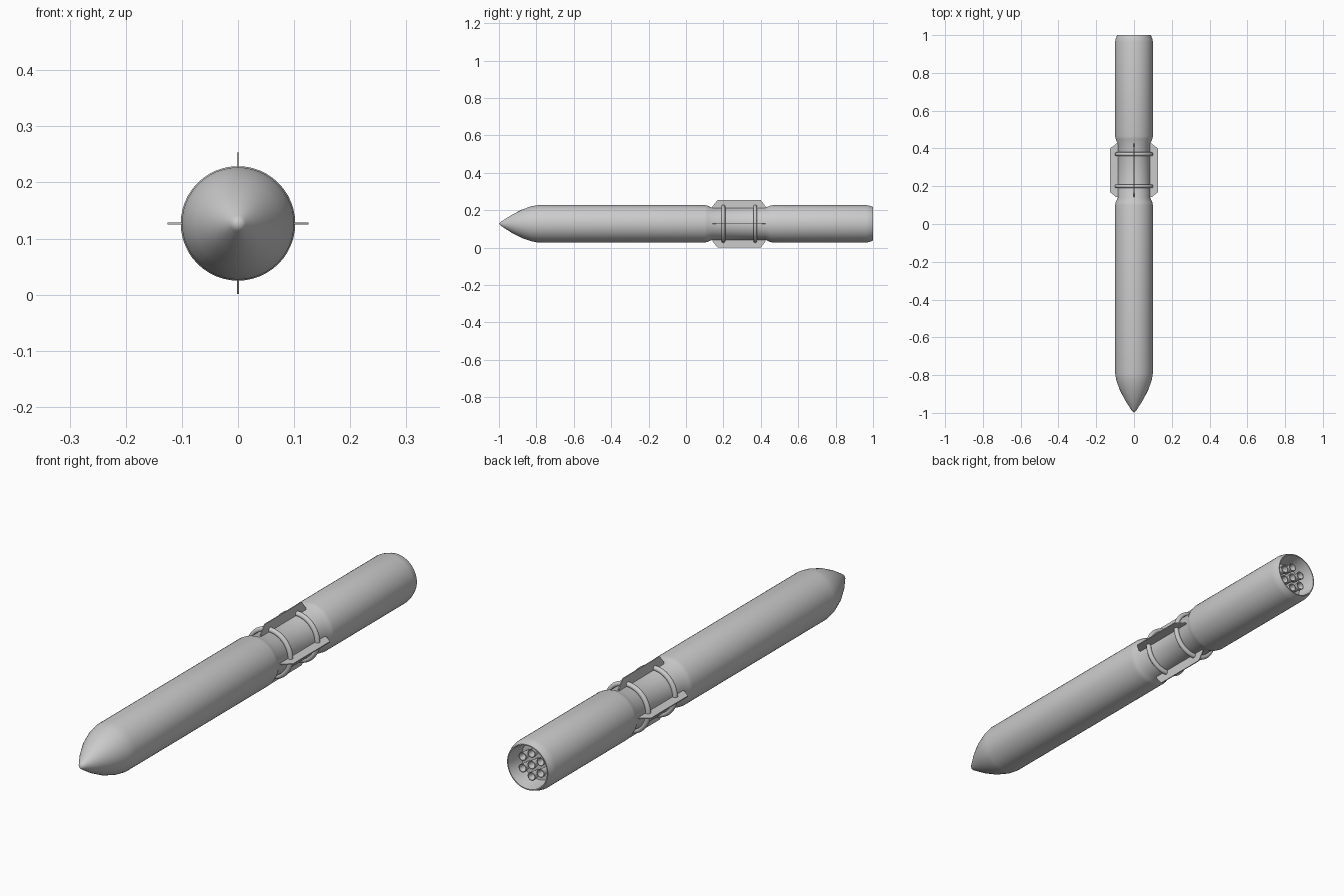
import bpy, bmesh, math
from mathutils import Matrix

if "Cube" in bpy.data.objects:
    bpy.data.objects.remove(bpy.data.objects["Cube"])

CZ = 0.127  # height of the long axis


def lathe(name, profile, x=0, z=0, steps=48, angle=30):
    """Revolve (radius, y) points around an axis parallel to y."""
    bm = bmesh.new()
    vs = [bm.verts.new((r, y, 0)) for r, y in profile]
    es = [bm.edges.new(p) for p in zip(vs, vs[1:])]
    bmesh.ops.spin(bm, geom=vs + es, cent=(0, 0, 0), axis=(0, 1, 0),
                   angle=math.tau, steps=steps)
    bmesh.ops.remove_doubles(bm, verts=bm.verts, dist=1e-5)
    bmesh.ops.recalc_face_normals(bm, faces=bm.faces)
    return finish(name, bm, x, z, angle)


def finish(name, bm, x=0, z=0, angle=30):
    me = bpy.data.meshes.new(name)
    bm.to_mesh(me)
    bm.free()
    ob = bpy.data.objects.new(name, me)
    ob.location = (x, 0, CZ + z)
    bpy.context.collection.objects.link(ob)
    bpy.ops.object.select_all(action='DESELECT')
    ob.select_set(True)
    bpy.context.view_layer.objects.active = ob
    bpy.ops.object.shade_smooth_by_angle(angle=math.radians(angle))
    return ob


# Hull: nose, long front tube, narrow waist, rear tube and hollow tail
lathe("hull", [(0, -1), (0.014, -0.985), (0.049, -0.93), (0.077, -0.875),
               (0.094, -0.825), (0.1, -0.79), (0.1, 0.1), (0.097, 0.115),
               (0.086, 0.14), (0.086, 0.425), (0.097, 0.45), (0.1, 0.465),
               (0.1, 0.965), (0.097, 0.98), (0.09, 1.0), (0.086, 1.0),
               (0.075, 0.93), (0, 0.93)])

# Clamp rings round the waist
for i, y in enumerate((0.2, 0.37)):
    ring = [(0.092 + 0.01 * math.cos(k * math.tau / 12),
             y + 0.01 * math.sin(k * math.tau / 12)) for k in range(13)]
    lathe(f"waist_ring_{i}", ring, angle=60)

# Four thin fins with clipped corners
for i in range(4):
    bm = bmesh.new()
    outline = [(0.08, 0.142), (0.094, 0.142), (0.126, 0.168),
               (0.126, 0.4), (0.094, 0.425), (0.08, 0.425)]
    face = bm.faces.new([bm.verts.new((r, y, -0.002)) for r, y in outline])
    ext = bmesh.ops.extrude_face_region(bm, geom=[face])
    top = [g for g in ext['geom'] if isinstance(g, bmesh.types.BMVert)]
    bmesh.ops.translate(bm, verts=top, vec=(0, 0, 0.004))
    bmesh.ops.rotate(bm, verts=bm.verts, cent=(0, 0, 0),
                     matrix=Matrix.Rotation(i * math.pi / 2, 3, 'Y'))
    bmesh.ops.recalc_face_normals(bm, faces=bm.faces)
    finish(f"fin_{i}", bm)

# Seven engine nozzles inside the tail: one central, six around it
nozzle = [(0.012, 0.925), (0.012, 0.94), (0.017, 0.975),
          (0.014, 0.975), (0.009, 0.94), (0, 0.94)]
spots = [(0, 0)] + [(0.046 * math.sin(k * math.pi / 3),
                     0.046 * math.cos(k * math.pi / 3)) for k in range(6)]
for i, (x, z) in enumerate(spots):
    lathe(f"nozzle_{i}", nozzle, x, z, steps=20)
